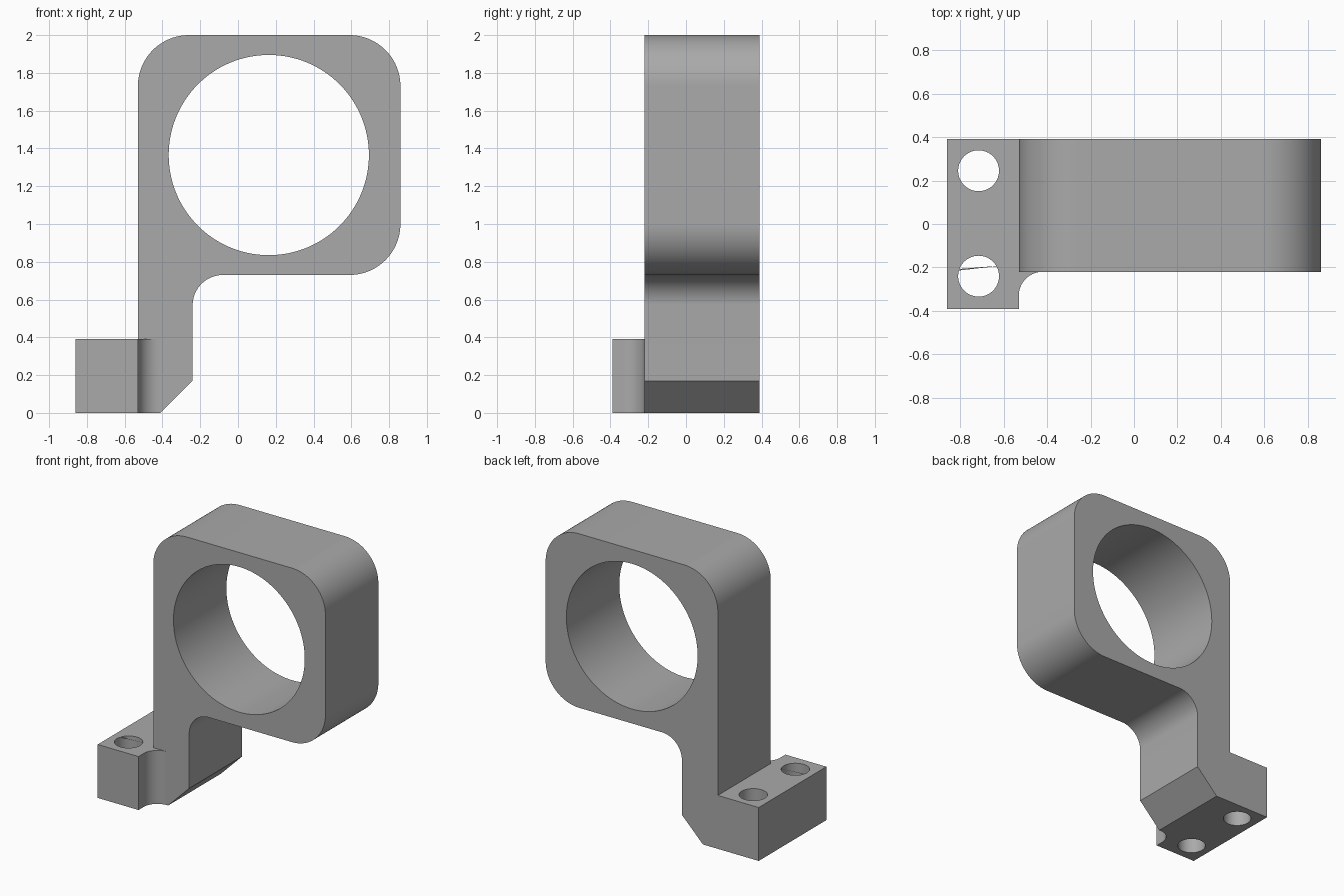
import bpy, bmesh, math
from mathutils import Vector, Matrix

cube = bpy.data.objects.get("Cube")
if cube:
    bpy.data.objects.remove(cube, do_unlink=True)

grey = bpy.data.materials.new("plain grey")
grey.use_nodes = True
colour = (0.4, 0.4, 0.4, 1)
grey.diffuse_color = colour
grey.node_tree.nodes["Principled BSDF"].inputs["Base Color"].default_value = colour


def outline(corners, steps=24):
    """Turn (x, y, radius) corners into points, rounding those with a radius."""
    points = []
    for i, (x, y, r) in enumerate(corners):
        p = Vector((x, y))
        if r == 0:
            points.append(p)
            continue
        a = (Vector(corners[i - 1][:2]) - p).normalized()
        b = (Vector(corners[(i + 1) % len(corners)][:2]) - p).normalized()
        centre = p + (a + b) * r          # square corners only
        for k in range(steps + 1):
            t = math.pi / 2 * k / steps
            points.append(centre - b * r * math.cos(t) - a * r * math.sin(t))
    return points


def prism(name, points, place, low, high):
    """Extrude a flat outline between two levels."""
    bm = bmesh.new()
    face = bm.faces.new([bm.verts.new(place(p.x, p.y, low)) for p in points])
    ext = bmesh.ops.extrude_face_region(bm, geom=[face])["geom"]
    shift = place(0, 0, high) - place(0, 0, low)
    bmesh.ops.translate(bm, vec=shift, verts=[v for v in ext if isinstance(v, bmesh.types.BMVert)])
    bmesh.ops.recalc_face_normals(bm, faces=bm.faces)
    return add_object(name, bm)


def add_object(name, bm):
    mesh = bpy.data.meshes.new(name)
    bm.to_mesh(mesh)
    bm.free()
    mesh.materials.append(grey)
    obj = bpy.data.objects.new(name, mesh)
    bpy.context.collection.objects.link(obj)
    return obj


def cylinder(name, centre, radius, depth, matrix, segments):
    bm = bmesh.new()
    bmesh.ops.create_cone(bm, cap_ends=True, segments=segments, radius1=radius,
                          radius2=radius, depth=depth,
                          matrix=Matrix.Translation(centre) @ matrix)
    return add_object(name, bm)


def combine(target, tool, operation):
    """Apply a boolean and discard the tool."""
    tool.hide_render = True
    mod = target.modifiers.new("boolean", 'BOOLEAN')
    mod.operation = operation
    mod.solver = 'EXACT'
    mod.object = tool
    bpy.context.view_layer.objects.active = target
    bpy.ops.object.modifier_apply(modifier=mod.name)
    bpy.data.objects.remove(tool, do_unlink=True)


# Ring housing, leg and foot share one profile
bracket = prism("ring_bracket", outline([
    (-0.86, 0, 0), (-0.41, 0, 0), (-0.24, 0.17, 0), (-0.24, 0.73, 0.16),
    (0.86, 0.73, 0.27), (0.86, 2, 0.27), (-0.53, 2, 0.27),
    (-0.53, 0.39, 0), (-0.86, 0.39, 0)]),
    lambda x, z, y: Vector((x, y, z)), -0.22, 0.39)

# Front end of the foot with a concave fillet against the leg
toe = prism("foot_front", outline([
    (-0.86, -0.39, 0), (-0.53, -0.39, 0), (-0.53, -0.22, 0.11),
    (-0.42, -0.22, 0), (-0.5, -0.1, 0), (-0.86, -0.1, 0)]),
    lambda x, y, z: Vector((x, y, z)), 0, 0.39)
combine(bracket, toe, 'UNION')

# Main bore
bore = cylinder("bore_cutter", (0.163, 0, 1.365), 0.53, 2,
                Matrix.Rotation(math.pi / 2, 4, 'X'), 128)
combine(bracket, bore, 'DIFFERENCE')

# Bolt holes through the foot
for y in (-0.24, 0.245):
    hole = cylinder("bolt_hole_cutter", (-0.715, y, 0.2), 0.094, 1, Matrix.Identity(4), 64)
    combine(bracket, hole, 'DIFFERENCE')

bpy.ops.object.select_all(action='DESELECT')
bracket.select_set(True)
bpy.context.view_layer.objects.active = bracket
bpy.ops.object.shade_smooth_by_angle(angle=math.radians(30))
